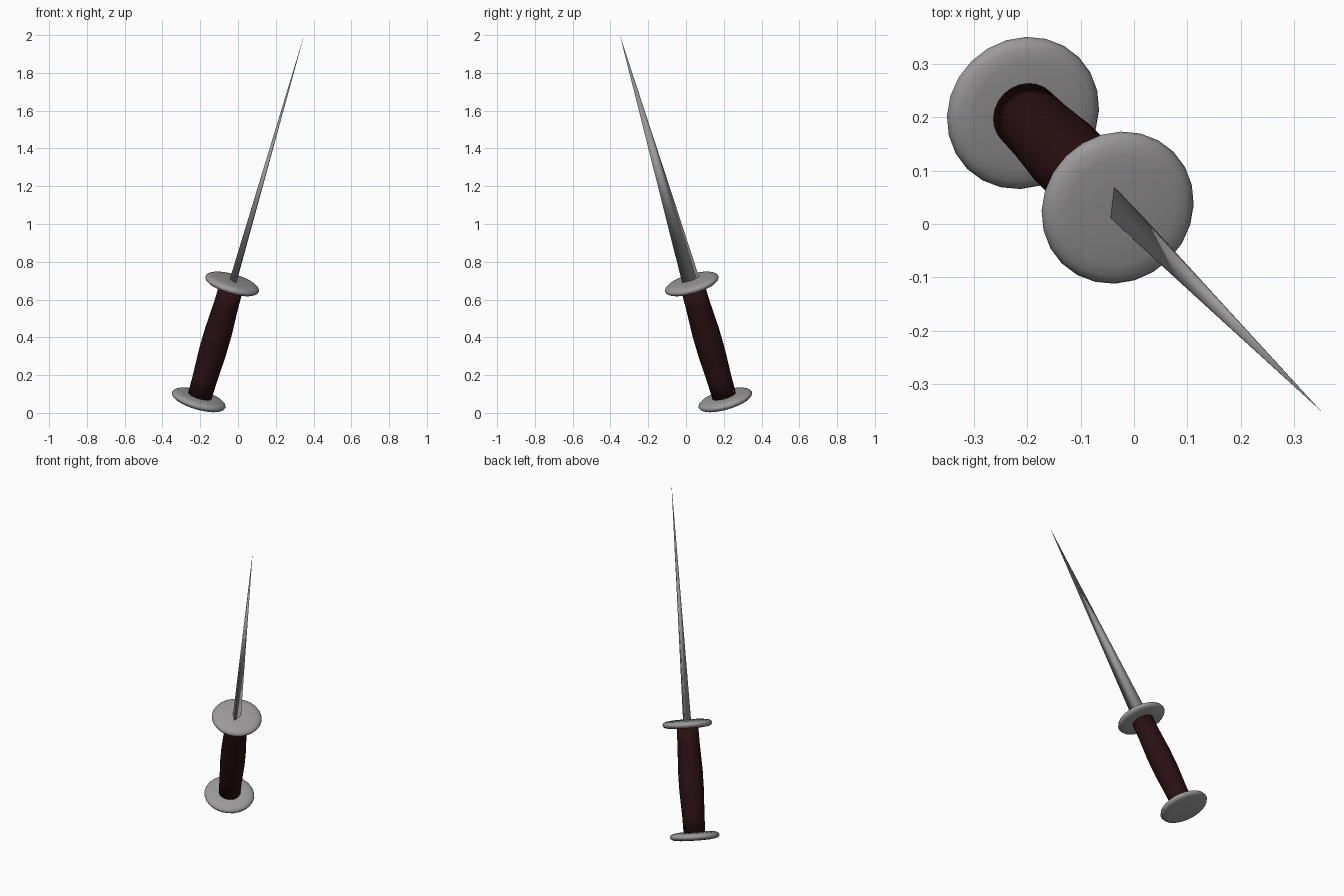
import bpy, math
from mathutils import Matrix, Vector

if "Cube" in bpy.data.objects:
    bpy.data.objects.remove(bpy.data.objects["Cube"])

# Leaning local frame: origin at the pommel centre, local z along the dagger
base = Vector((-0.208, 0.208, 0.069))
tip = Vector((0.35, -0.35, 2.0))
axis = (tip - base).normalized()
u = Vector((1, 1, 0)).normalized()
v = axis.cross(u)
frame = Matrix.Translation(base) @ Matrix((u, v, axis)).transposed().to_4x4()
length = (tip - base).length
guard_s = 0.663


def material(name, rgb):
    m = bpy.data.materials.new(name)
    m.diffuse_color = (*rgb, 1)
    m.use_nodes = True
    m.node_tree.nodes["Principled BSDF"].inputs["Base Color"].default_value = m.diffuse_color
    return m


steel = material("grey steel", (0.33, 0.32, 0.32))
leather = material("dark brown leather", (0.022, 0.005, 0.006))


def make(name, verts, faces, mat):
    me = bpy.data.meshes.new(name)
    me.from_pydata([frame @ Vector(p) for p in verts], [], faces)
    me.materials.append(mat)
    me.shade_smooth()
    ob = bpy.data.objects.new(name, me)
    bpy.context.collection.objects.link(ob)
    return ob


def lathe(name, profile, mat, n=24):
    """Revolve (radius, height) points listed from bottom to top; cap both ends."""
    verts = [(r * math.cos(2 * math.pi * i / n), r * math.sin(2 * math.pi * i / n), z)
             for r, z in profile for i in range(n)]
    faces = [(k * n + i, k * n + (i + 1) % n, (k + 1) * n + (i + 1) % n, (k + 1) * n + i)
             for k in range(len(profile) - 1) for i in range(n)]
    last = (len(profile) - 1) * n
    faces += [tuple(reversed(range(n))), tuple(range(last, last + n))]
    return make(name, verts, faces, mat)


# Two matching rounded discs
half = [(0.05, 0.024), (0.105, 0.022), (0.130, 0.018), (0.143, 0.010)]
for name, s in (("pommel", 0.0), ("guard", guard_s)):
    prof = [(r, s - z) for r, z in half] + [(0.148, s)] + [(r, s + z) for r, z in reversed(half)]
    lathe(name, prof, steel)

# Swollen grip
lathe("grip", [(0.064, 0.01), (0.066, 0.12), (0.073, 0.27), (0.073, 0.39),
               (0.066, 0.54), (0.064, 0.655)], leather)

# Four-sided tapering blade
a, b = (0.0226, 0.044), (-0.0233, 0.005)
corners = [a, b, (-a[0], -a[1]), (-b[0], -b[1])]
s0 = guard_s + 0.012
blade = [(x, y, s0) for x, y in corners] + [(0, 0, length)]
make("blade", blade, [(i, (i + 1) % 4, 4) for i in range(4)] + [(3, 2, 1, 0)], steel)
